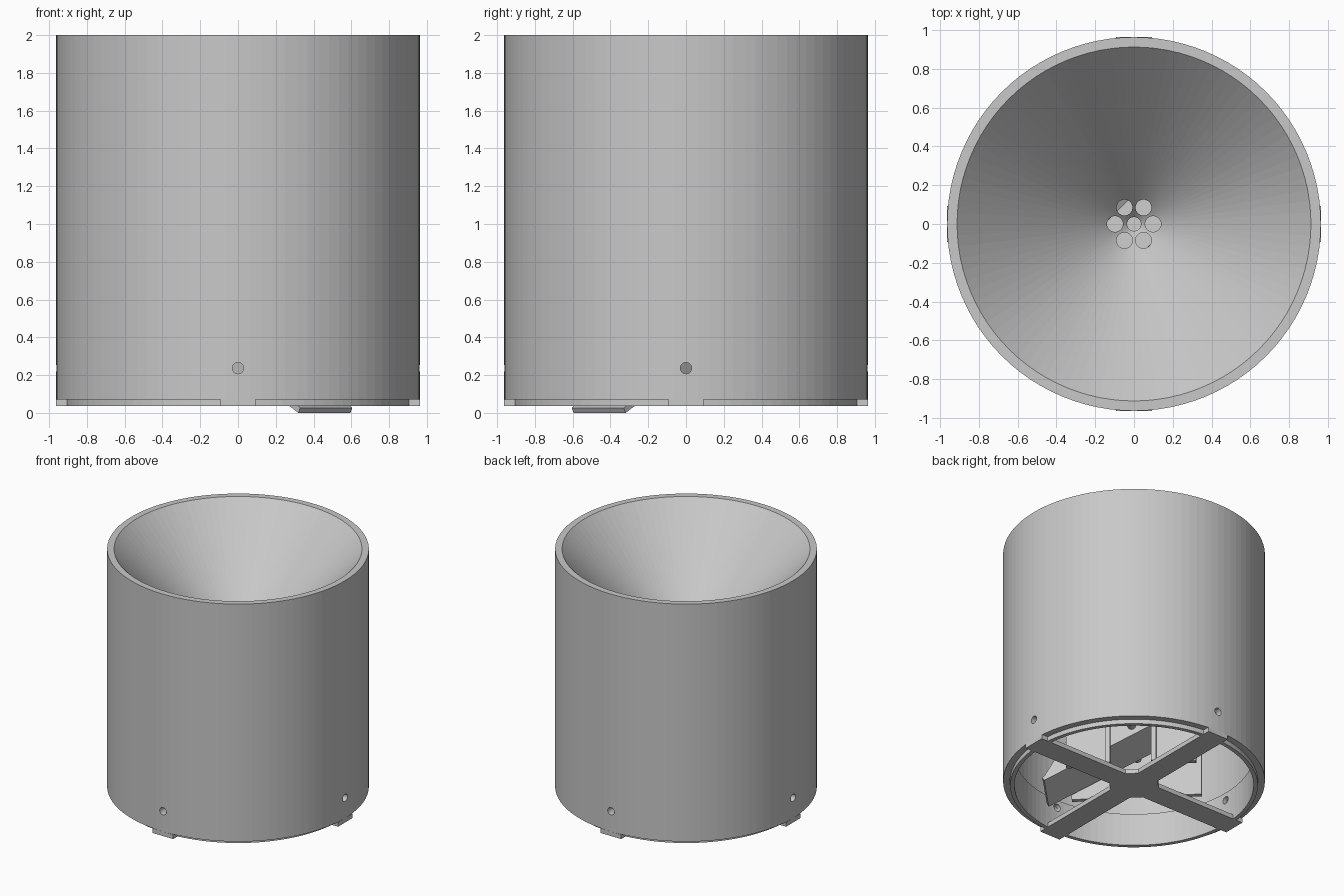
import bpy, bmesh, math
from mathutils import Matrix, Vector

cube = bpy.data.objects.get("Cube")
if cube:
    bpy.data.objects.remove(cube, do_unlink=True)

grey = bpy.data.materials.new("plain grey")
grey.use_nodes = True
color = (0.58, 0.58, 0.58, 1)
grey.diffuse_color = color
grey.node_tree.nodes["Principled BSDF"].inputs["Base Color"].default_value = color

SIDES = 96
DIAGONAL = Matrix.Rotation(-math.pi / 4, 4, 'Z')


def finish(name, bm, matrix=None):
    bmesh.ops.recalc_face_normals(bm, faces=bm.faces[:])
    mesh = bpy.data.meshes.new(name)
    bm.to_mesh(mesh)
    bm.free()
    mesh.materials.append(grey)
    obj = bpy.data.objects.new(name, mesh)
    bpy.context.collection.objects.link(obj)
    if matrix:
        mesh.transform(matrix)
    return obj


def lathe(name, profile):
    """Spin a closed (radius, height) profile around z."""
    bm = bmesh.new()
    rings = []
    for i in range(SIDES):
        a = math.tau * i / SIDES
        rings.append([bm.verts.new((r * math.cos(a), r * math.sin(a), z)) for r, z in profile])
    n = len(profile)
    for i in range(SIDES):
        a, b = rings[i], rings[(i + 1) % SIDES]
        for j in range(n):
            k = (j + 1) % n
            bm.faces.new((a[j], b[j], b[k], a[k]))
    return finish(name, bm)


def box(name, lo, hi, matrix=None):
    bm = bmesh.new()
    bmesh.ops.create_cube(bm, size=1)
    lo, hi = Vector(lo), Vector(hi)
    for v in bm.verts:
        v.co = Vector([c * s + m for c, s, m in zip(v.co, hi - lo, (lo + hi) / 2)])
    return finish(name, bm, matrix)


def slab(name, outline, y0, y1, matrix=None):
    """Extrude an (x, z) outline from y0 to y1."""
    bm = bmesh.new()
    face = bm.faces.new([bm.verts.new((x, y0, z)) for x, z in outline])
    new = bmesh.ops.extrude_face_region(bm, geom=[face])["geom"]
    for v in new:
        if isinstance(v, bmesh.types.BMVert):
            v.co.y = y1
    return finish(name, bm, matrix)


def cut(obj, holes):
    """Subtract cylinders given as (radius, length, matrix)."""
    bm = bmesh.new()
    for radius, length, matrix in holes:
        bmesh.ops.create_cone(bm, cap_ends=True, segments=32, radius1=radius,
                              radius2=radius, depth=length, matrix=matrix)
    cutter = finish("hole_cutter", bm)
    cutter.hide_render = True
    mod = obj.modifiers.new("holes", 'BOOLEAN')
    mod.operation = 'DIFFERENCE'
    mod.solver = 'EXACT'
    mod.object = cutter
    bpy.context.view_layer.update()
    graph = bpy.context.evaluated_depsgraph_get()
    mesh = bpy.data.meshes.new_from_object(obj.evaluated_get(graph))
    obj.modifiers.clear()
    obj.data = mesh
    bpy.data.objects.remove(cutter, do_unlink=True)


# Outer wall and funnel in one shell
TIP = 1.08
LIP = 0.072
housing = lathe("funnel_housing", [
    (0.963, LIP), (0.963, 2), (0.912, 2), (0.02, TIP), (0.02, TIP - 0.08),
    (0.912, 1.92), (0.912, LIP)])

# Base ring that plugs into the housing
BASE = 0.036
ring = lathe("base_ring", [(0.911, BASE), (0.911, 0.3), (0.88, 0.3), (0.88, BASE)])

# Drain holes in the funnel, screw holes through wall and ring
drains = [(0.036, 1, Matrix.Translation((0, 0, TIP)))]
for i in range(6):
    a = math.tau * i / 6
    drains.append((0.041, 1, Matrix.Translation((0.098 * math.cos(a), 0.098 * math.sin(a), TIP))))
screws = [(0.03, 0.3, Matrix.Rotation(i * math.pi / 2, 4, 'Z')
           @ Matrix.Translation((0.92, 0, 0.237)) @ Matrix.Rotation(math.pi / 2, 4, 'Y'))
          for i in range(4)]
cut(housing, drains + screws)
cut(ring, screws)

# Base cross with a chamfered hub
W, R, H = 0.092, 0.963, 0.16
quarter = [(R, -W), (R, W), (H, W), (W, H)]
bm = bmesh.new()
points = []
for i in range(4):
    turn = Matrix.Rotation(i * math.pi / 2, 4, 'Z')
    points += [bm.verts.new(turn @ Vector((x, y, BASE))) for x, y in quarter]
face = bm.faces.new(points)
new = bmesh.ops.extrude_face_region(bm, geom=[face])["geom"]
bmesh.ops.translate(bm, vec=(0, 0, LIP - BASE),
                    verts=[v for v in new if isinstance(v, bmesh.types.BMVert)])
finish("base_cross", bm)

# Two bracket plates on the diagonal, each with a central slot and ribs
TOP = 0.55
bracket = [(-0.48, LIP), (-0.16, LIP), (-0.16, 0.46), (0.16, 0.46),
           (0.16, LIP), (0.48, LIP), (0.48, TOP), (-0.48, TOP)]
for side, name in ((-1, "bracket_front"), (1, "bracket_back")):
    slab(name, bracket, side * 0.23, side * 0.265, DIAGONAL)
    for s in (-1, 1):
        slab(name + "_rib", [(s * 0.152, LIP), (s * 0.188, LIP), (s * 0.188, TOP), (s * 0.152, TOP)],
             side * 0.26, side * 0.3, DIAGONAL)

# Tipping bucket: floor, divider and tapered side walls, resting on its low end
TILT = DIAGONAL @ Matrix.Translation((-0.11, 0, 0.411)) @ Matrix.Rotation(math.radians(28.5), 4, 'Y')
L, B, D = 0.861, 0.195, 0.54
box("bucket_floor", (-L, -B, 0), (L, B, 0.03), TILT)
box("bucket_divider", (-0.015, -B, 0.02), (0.015, B, D), TILT)
for s, name in ((-1, "bucket_side_front"), (1, "bucket_side_back")):
    slab(name, [(-L, 0.02), (L, 0.02), (0.03, D), (-0.03, D)], s * (B - 0.02), s * B, TILT)

# Pivot pin through both brackets
bm = bmesh.new()
bmesh.ops.create_cone(bm, cap_ends=True, segments=24, radius1=0.03, radius2=0.03, depth=0.6,
                      matrix=Matrix.Translation((0, 0, 0.43)) @ Matrix.Rotation(math.pi / 2, 4, 'X'))
finish("pivot_pin", bm, DIAGONAL)
